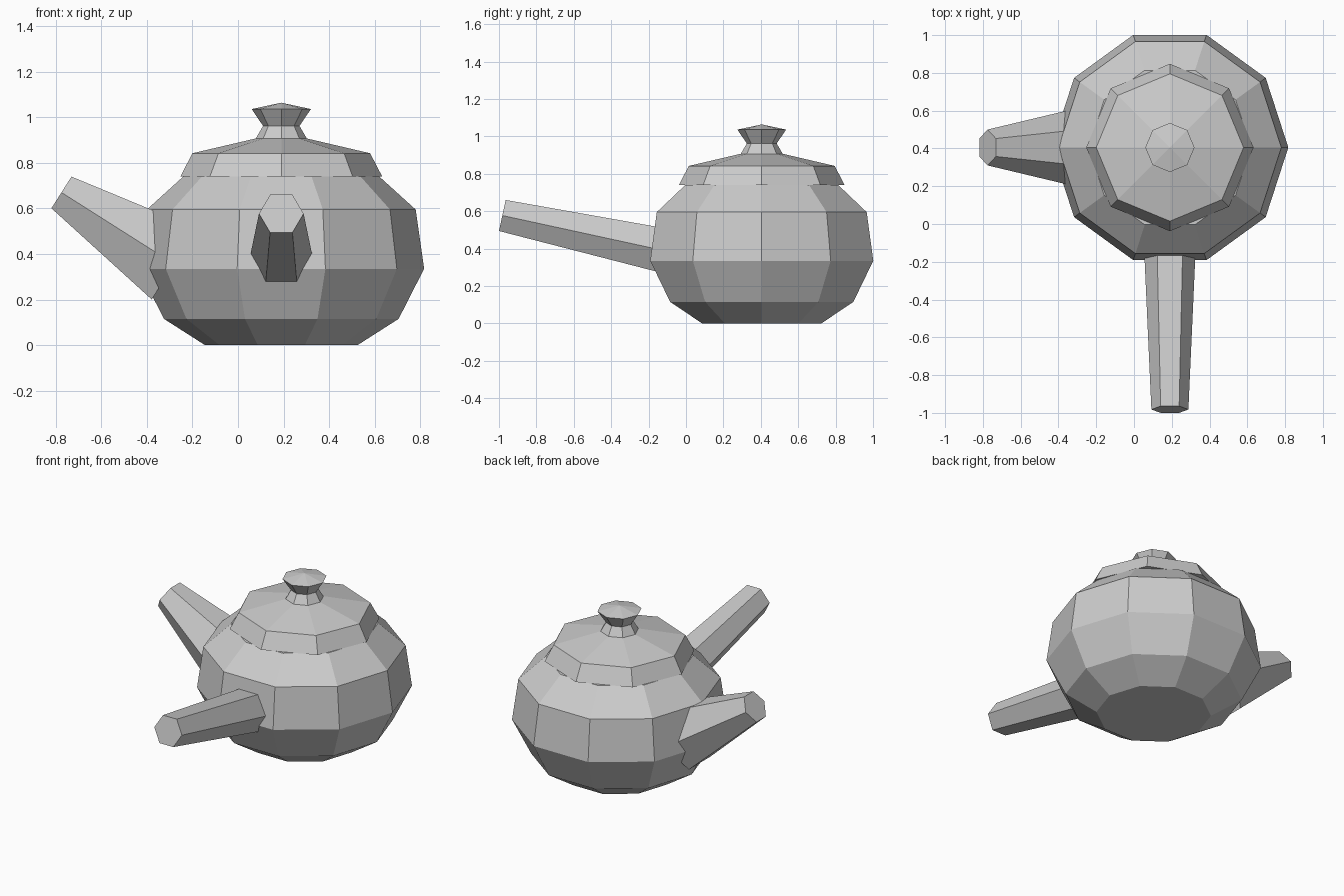
import bpy, bmesh, math
from mathutils import Vector

if "Cube" in bpy.data.objects:
    bpy.data.objects.remove(bpy.data.objects["Cube"])

CENTRE = Vector((0.19, 0.405, 0))

clay = bpy.data.materials.new("grey clay")
clay.diffuse_color = (0.6, 0.6, 0.6, 1)
clay.use_nodes = True
clay.node_tree.nodes["Principled BSDF"].inputs["Base Color"].default_value = clay.diffuse_color


def loft(name, rings, sides):
    """Join rings of (centre, side axis, up axis, radius) into a closed flat-faced solid."""
    bm = bmesh.new()
    loops = []
    for c, u, v, r in rings:
        if r == 0:
            loops.append([bm.verts.new(c)])
            continue
        angles = [2 * math.pi * i / sides for i in range(sides)]
        loops.append([bm.verts.new(c + r * (u * math.cos(a) + v * math.sin(a))) for a in angles])
    for a, b in zip(loops, loops[1:]):
        for i in range(sides):
            j = (i + 1) % sides
            if len(b) == 1:
                bm.faces.new((a[i], a[j], b[0]))
            else:
                bm.faces.new((a[i], a[j], b[j], b[i]))
    for end in (loops[0], loops[-1]):
        if len(end) > 2:
            bm.faces.new(end)
    bmesh.ops.recalc_face_normals(bm, faces=bm.faces)
    mesh = bpy.data.meshes.new(name)
    bm.to_mesh(mesh)
    bm.free()
    mesh.materials.append(clay)
    obj = bpy.data.objects.new(name, mesh)
    bpy.context.collection.objects.link(obj)
    return obj


def turned(name, profile, sides):
    """Upright solid from (radius, height) pairs."""
    x, y, z = Vector((1, 0, 0)), Vector((0, 1, 0)), Vector((0, 0, 1))
    return loft(name, [(CENTRE + z * h, x, y, r) for r, h in profile], sides)


def tapered(name, base, base_r, tip, tip_r, side):
    """Six-sided tapered bar with corners on its left and right."""
    base, tip, side = Vector(base), Vector(tip), Vector(side)
    up = (tip - base).normalized().cross(side)
    return loft(name, [(base, side, up, base_r), (tip, side, up, tip_r)], 6)


# Ten-sided pot body
turned("pot_body", [(0.335, 0), (0.515, 0.115), (0.627, 0.335),
                    (0.59, 0.595), (0.43, 0.74)], 10)

# Eight-sided lid with its knob
turned("lid", [(0.443, 0.74), (0.39, 0.842), (0.112, 0.907)], 8)
turned("lid_knob", [(0.112, 0.907), (0.08, 0.962), (0.13, 1.036), (0, 1.064)], 8)

# Spout to the left, straight handle to the front
tapered("spout", (-0.28, 0.405, 0.356), 0.213, (-0.775, 0.405, 0.67), 0.095, (0, 1, 0))
tapered("handle", (0.19, -0.12, 0.39), 0.137, (0.19, -0.982, 0.577), 0.098, (1, 0, 0))
